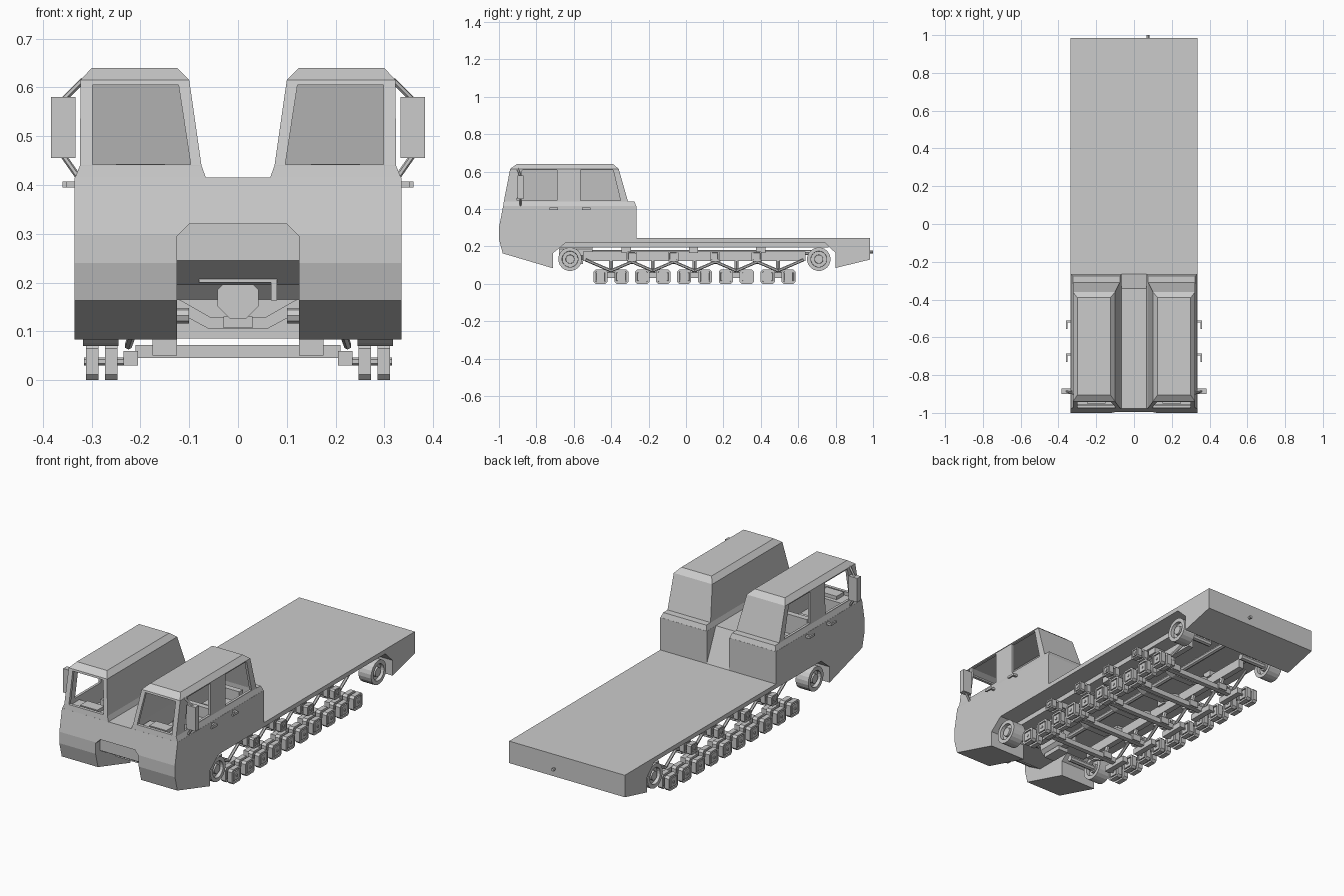
import bpy, bmesh, math
from mathutils import Vector

cube = bpy.data.objects.get("Cube")
if cube:
    bpy.data.objects.remove(cube, do_unlink=True)

grey = bpy.data.materials.new("plain_grey")
grey.use_nodes = True
grey.diffuse_color = (0.6, 0.6, 0.6, 1)
grey.node_tree.nodes["Principled BSDF"].inputs["Base Color"].default_value = (0.6, 0.6, 0.6, 1)


def finish(name, bm):
    bmesh.ops.recalc_face_normals(bm, faces=bm.faces)
    me = bpy.data.meshes.new(name)
    bm.to_mesh(me)
    bm.free()
    me.materials.append(grey)
    ob = bpy.data.objects.new(name, me)
    bpy.context.collection.objects.link(ob)
    return ob


def prism(name, pts, a, b, axis="x", insets=()):
    """Extrude a 2D outline along an axis; optionally inset both end caps."""
    def place(p, t):
        return (t, *p) if axis == "x" else (p[0], t, p[1])
    bm = bmesh.new()
    r0 = [bm.verts.new(place(p, a)) for p in pts]
    r1 = [bm.verts.new(place(p, b)) for p in pts]
    n = len(pts)
    for i in range(n):
        bm.faces.new((r0[i], r0[(i + 1) % n], r1[(i + 1) % n], r1[i]))
    caps = [bm.faces.new(r0), bm.faces.new(r1)]
    bmesh.ops.recalc_face_normals(bm, faces=bm.faces)
    for thick, depth in insets:
        bmesh.ops.inset_region(bm, faces=caps, thickness=thick, depth=depth)
    return finish(name, bm)


def box(name, x0, x1, y0, y1, z0, z1):
    return prism(name, [(y0, z0), (y1, z0), (y1, z1), (y0, z1)], x0, x1)


def loft(name, levels, s):
    """Stack rectangles (z, x0, x1, y0, y1), mirrored by s."""
    bm = bmesh.new()
    rings = [[bm.verts.new((s * x, y, z)) for x, y in ((x0, y0), (x1, y0), (x1, y1), (x0, y1))]
             for z, x0, x1, y0, y1 in levels]
    for r, q in zip(rings, rings[1:]):
        for i in range(4):
            j = (i + 1) % 4
            bm.faces.new((r[i], r[j], q[j], q[i]))
    bm.faces.new(rings[0])
    bm.faces.new(rings[-1])
    return finish(name, bm)


def rod(name, p, q, r, sides=6):
    p, q = Vector(p), Vector(q)
    bm = bmesh.new()
    bmesh.ops.create_cone(bm, cap_ends=True, segments=sides, radius1=r, radius2=r, depth=(q - p).length)
    bm.transform((q - p).to_track_quat("Z", "Y").to_matrix().to_4x4())
    bmesh.ops.translate(bm, verts=bm.verts, vec=(p + q) / 2)
    return finish(name, bm)


def octagon(cy, cz, h, c):
    return [(cy + u, cz + v) for u, v in ((-h, -h + c), (-h + c, -h), (h - c, -h), (h, -h + c),
                                          (h, h - c), (h - c, h), (-h + c, h), (-h, h - c))]


def circle(cy, cz, r, n):
    return [(cy + r * math.cos(math.tau * (i + .5) / n), cz + r * math.sin(math.tau * (i + .5) / n))
            for i in range(n)]


def cut(ob, cutters):
    bpy.context.view_layer.objects.active = ob
    for c in cutters:
        m = ob.modifiers.new("cut", "BOOLEAN")
        m.operation, m.solver, m.object = "DIFFERENCE", "EXACT", c
        bpy.ops.object.modifier_apply(modifier=m.name)


# Lower body and flat deck from one side profile
body = prism("body_and_deck", [
    (-.978, .415), (-.265, .415), (-.265, .245), (.985, .245), (.985, .13), (.80, .085), (.80, .165),
    (.74, .222), (-.64, .222), (-.71, .165), (-.71, .083), (-.98, .163), (-1, .24), (-1, .30)], -.335, .335)

recess = prism("recess_cutter", [(-.125, .05), (.125, .05), (.125, .295), (.10, .32), (-.10, .32),
                                 (-.125, .295)], -1.1, -.965, "y")
passage = prism("passage_cutter", [(-1.1, .04), (-1.1, .245), (-.965, .245), (-.88, .195), (-.6, .195),
                                   (-.6, .04)], -.125, .125)
ramp = prism("ramp_cutter", [(-.345, .425), (-.265, .245), (-.2, .245), (-.2, .5), (-.345, .5)], -.065, .065)
helpers = [recess, passage, ramp]
cut(body, helpers)

# Twin cabs: hollow shells with open windscreen and side windows
for s, side in ((1, "left"), (-1, "right")):
    cab = loft(side + "_cab", [
        (.413, .065, .335, -.978, -.265), (.44, .075, .324, -.974, -.275), (.4405, .075, .324, -.974, -.31),
        (.615, .10, .323, -.94, -.36), (.64, .125, .30, -.905, -.39)], s)
    room = loft("room_cutter", [(.34, .09, .318, -.962, -.32), (.44, .09, .311, -.958, -.325),
                                (.612, .113, .31, -.926, -.372), (.627, .13, .295, -.90, -.39)], s)
    screen = prism("screen_cutter", [(s * x, z) for x, z in ((.097, .442), (.122, .605), (.298, .605),
                                                             (.298, .442))], -1.1, -.85, "y")
    front_win = prism("window_cutter", [(-.905, .445), (-.69, .445), (-.69, .61), (-.875, .61)], s * .29, s * .4)
    rear_win = prism("window_cutter", [(-.565, .445), (-.35, .445), (-.39, .61), (-.565, .61)], s * .29, s * .4)
    cut(cab, [room, screen, front_win, rear_win])
    cut(body, [room])
    helpers += [room, screen, front_win, rear_win]

    # Interior
    box(side + "_dashboard", s * .10, s * .31, -.955, -.87, .34, .425)
    box(side + "_instrument_hood", s * .15, s * .25, -.95, -.89, .42, .443)
    for y in (-.74, -.50):
        box(side + "_seat", s * .14, s * .28, y, y + .13, .34, .385)
        box(side + "_seat_back", s * .14, s * .28, y + .11, y + .14, .34, .44)

    # Mirror with its arms
    prism(side + "_mirror", [(s * x, z) for x, z in ((.333, .455), (.383, .455), (.383, .58), (.333, .58))],
          -.90, -.87, "y")
    rod(side + "_mirror_arm_top", (s * .318, -.90, .615), (s * .358, -.885, .575), .006)
    rod(side + "_mirror_arm_bottom", (s * .33, -.885, .42), (s * .358, -.885, .46), .006)

    # Door handles
    for y in (-.73, -.555):
        box(side + "_door_handle", s * .352, s * .36, y, y + .045, .395, .407)
        box(side + "_handle_stem", s * .33, s * .355, y + .033, y + .045, .395, .407)

    # End wheels
    for y in (-.62, .71):
        prism(side + "_end_wheel", circle(y, .132, .063, 20), s * .245, s * .318, "x",
              ((.02, 0), (.001, -.018), (.018, 0), (.001, .014)))
        rod(side + "_end_axle", (s * .1, y, .132), (s * .25, y, .132), .016, 8)

    # Road wheels in pairs, and upper rollers
    for i in range(10):
        y = -.457 + i * .1117
        for x in (.247, .286):
            prism(side + "_road_wheel", octagon(y, .038, .038, .011), s * x, s * (x + .026), "x",
                  ((.011, 0), (.001, -.006), (.004, 0), (.001, .006)))
        rod(side + "_wheel_axle", (s * .215, y, .038), (s * .316, y, .038), .008)
    for i in range(4):
        y = -.29 + i * .2225
        for x in (.247, .286):
            prism(side + "_upper_roller", octagon(y, .147, .027, .007), s * x, s * (x + .026), "x",
                  ((.008, 0), (.001, -.005), (.004, 0), (.001, .005)))
        rod(side + "_roller_axle", (s * .15, y, .147), (s * .316, y, .147), .008)

    # Suspension beam, hangers and zigzag arms
    box(side + "_side_beam", s * .15, s * .18, -.55, .64, .122, .172)
    for y in (-.32, .04, .40):
        box(side + "_beam_mount", s * .14, s * .22, y - .025, y + .025, .165, .20)
    for i in range(5):
        y = -.401 + i * .2234
        for d in (-1, 1):
            rod(side + "_swing_arm", (s * .225, y, .07), (s * .205, y + d * .135, .128), .008)
        box(side + "_bogie_block", s * .205, s * .235, y - .07, y + .07, .03, .06)
        box(side + "_spring_seat", s * .125, s * .175, y - .02, y + .02, .05, .083)
        rod(side + "_hanger", (s * .15, y, .075), (s * .165, y, .13), .012)

# Cross axles, and hanging arched cross members
for i in range(5):
    y = -.401 + i * .2234
    box("cross_axle", -.21, .21, y - .013, y + .013, .045, .072)
for i in range(4):
    y = -.29 + i * .2225
    prism("cross_member", [(-.16, .17), (-.16, .145), (-.125, .14), (-.06, .105), (.06, .105), (.125, .14),
                           (.16, .145), (.16, .17), (.12, .165), (.055, .128), (-.055, .128), (-.12, .165)],
          y - .018, y + .018, "y")

# Frame under the deck, gearbox, tow gear
prism("under_frame", [(-.67, .195), (.76, .195), (.79, .23), (-.70, .23)], -.23, .23)
prism("gearbox", circle(0, .168, .045, 8), -.68, -.50, "y")
box("gearbox_foot", -.03, .03, -.66, -.55, .107, .13)
rod("drive_shaft", (0, -.52, .168), (0, .71, .168), .014, 8)
box("front_bar", -.08, .08, -.90, -.875, .20, .212)
box("front_hook", .068, .08, -.90, -.875, .163, .212)
rod("rear_tow_pin", (.073, .97, .17), (.073, 1.0, .17), .008, 8)

for h in helpers:
    bpy.data.objects.remove(h, do_unlink=True)
